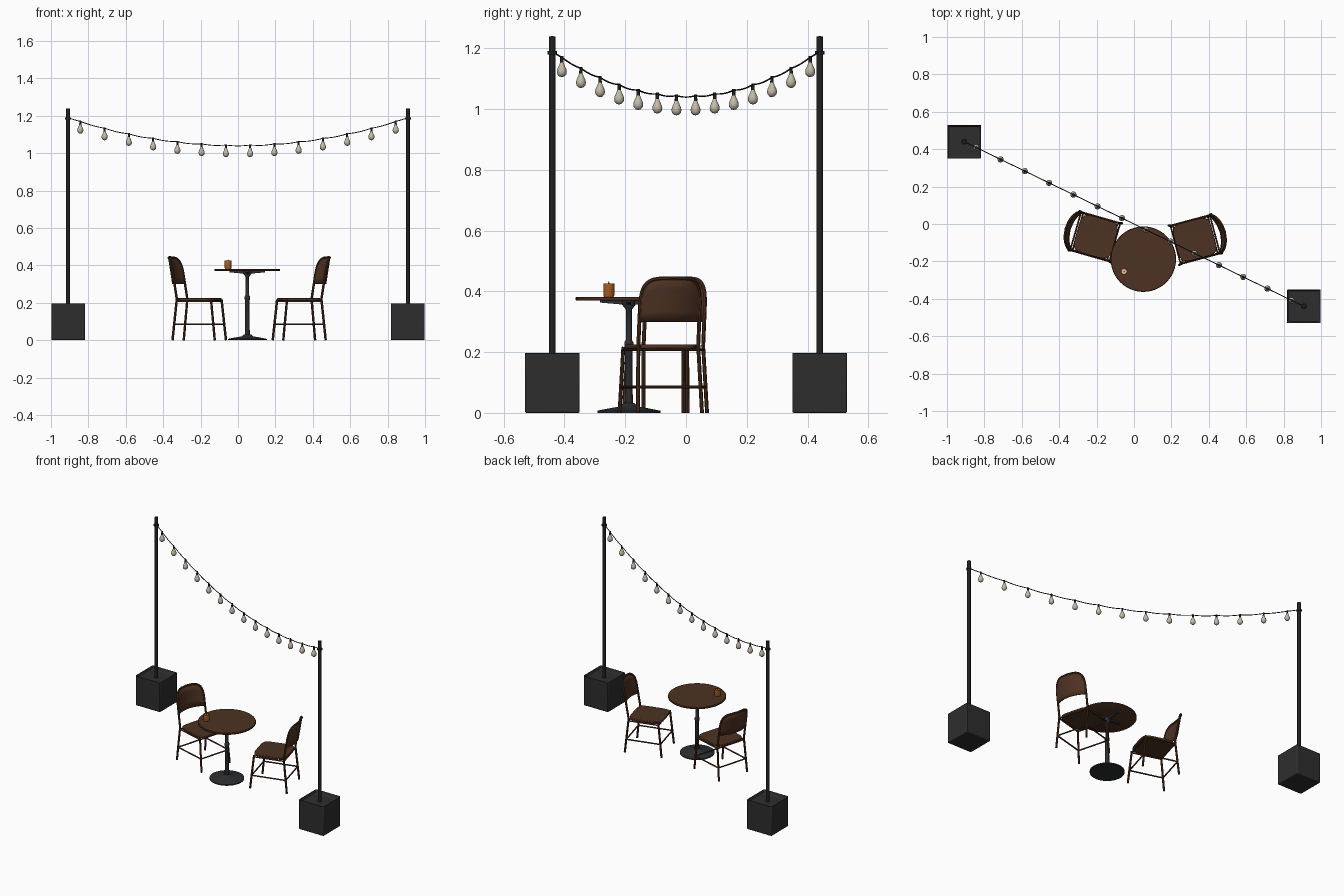
import bpy, bmesh, math
from math import pi, sin, cos
from mathutils import Matrix, Vector

old = bpy.data.objects.get("Cube")
if old:
    bpy.data.objects.remove(old)


def material(name, rgb, rough=0.6):
    m = bpy.data.materials.new(name)
    m.use_nodes = True
    m.diffuse_color = (*rgb, 1)
    node = next(n for n in m.node_tree.nodes if n.type == "BSDF_PRINCIPLED")
    node.inputs["Base Color"].default_value = (*rgb, 1)
    node.inputs["Roughness"].default_value = rough
    return m


WOOD = material("brown wood", (0.075, 0.032, 0.016))
FRAME = material("brown frame", (0.075, 0.03, 0.014))
IRON = material("dark iron", (0.025, 0.027, 0.03))
BLACK = material("black metal", (0.015, 0.015, 0.017))
PLANTER = material("charcoal planter", (0.027, 0.027, 0.028))
GLASS = material("pale bulb glass", (0.55, 0.5, 0.4))
AMBER = material("amber glass", (0.45, 0.12, 0.015))
WAX = material("cream wax", (0.7, 0.6, 0.45))


def finish(obj, mat, at=Matrix(), smooth=True):
    obj.data.materials.clear()
    obj.data.materials.append(mat)
    obj.matrix_world = at
    bpy.ops.object.select_all(action="DESELECT")
    obj.select_set(True)
    bpy.context.view_layer.objects.active = obj
    if smooth:
        bpy.ops.object.shade_smooth_by_angle(angle=math.radians(40))
    return obj


def mesh_object(name, bm, mat, at=Matrix(), smooth=True):
    bmesh.ops.recalc_face_normals(bm, faces=bm.faces)
    me = bpy.data.meshes.new(name)
    bm.to_mesh(me)
    bm.free()
    obj = bpy.data.objects.new(name, me)
    bpy.context.collection.objects.link(obj)
    return finish(obj, mat, at, smooth)


def lathe(name, profile, mat, at=Matrix(), steps=24):
    """Revolve a (radius, height) profile around z."""
    bm = bmesh.new()
    verts = [bm.verts.new((r, 0, z)) for r, z in profile]
    edges = [bm.edges.new(p) for p in zip(verts, verts[1:])]
    bmesh.ops.spin(bm, geom=verts + edges, cent=(0, 0, 0), axis=(0, 0, 1),
                   angle=2 * pi, steps=steps)
    bmesh.ops.remove_doubles(bm, verts=bm.verts, dist=0.00005)
    return mesh_object(name, bm, mat, at)


def tube(name, points, radius, mat, at=Matrix(), sides=2):
    """Sweep a round section along a path."""
    cu = bpy.data.curves.new(name, "CURVE")
    cu.dimensions = "3D"
    cu.bevel_depth = radius
    cu.bevel_resolution = sides
    cu.use_fill_caps = True
    sp = cu.splines.new("POLY")
    sp.points.add(len(points) - 1)
    for p, co in zip(sp.points, points):
        p.co = (*co, 1)
    obj = bpy.data.objects.new(name, cu)
    bpy.context.collection.objects.link(obj)
    bpy.ops.object.select_all(action="DESELECT")
    obj.select_set(True)
    bpy.context.view_layer.objects.active = obj
    bpy.ops.object.convert(target="MESH")
    return finish(bpy.context.object, mat, at)


def add_bevel(obj, width, segments=2):
    mod = obj.modifiers.new("soft edges", "BEVEL")
    mod.width = width
    mod.segments = segments
    mod.limit_method = "ANGLE"


def place(x, y, z=0, turn=0):
    return Matrix.Translation((x, y, z)) @ Matrix.Rotation(math.radians(turn), 4, "Z")


# Planter boxes with recessed tops, and the poles standing in them
END = Vector((0.908, -0.44, 1.19))
for side, label in ((-1, "right"), (1, "left")):
    at = place(side * END.x, side * END.y)
    bm = bmesh.new()
    bmesh.ops.create_cube(bm, size=1, matrix=Matrix.Translation((0, 0, 0.1))
                          @ Matrix.Diagonal((0.18, 0.18, 0.2, 1)))
    top = [f for f in bm.faces if f.normal.z > 0.9]
    bmesh.ops.inset_region(bm, faces=top, thickness=0.013)
    bmesh.ops.translate(bm, verts=top[0].verts, vec=(0, 0, -0.025))
    add_bevel(mesh_object(label + "_planter", bm, PLANTER, at), 0.005)
    lathe(label + "_pole", [(0, 0.17), (0.011, 0.17), (0.011, 1.238), (0, 1.24)], BLACK, at, 16)
    lathe(label + "_pole_collar", [(0.01, 1.18), (0.016, 1.18), (0.016, 1.19), (0.01, 1.19)],
          BLACK, at, 16)

# Hanging cable, dipping a little between the lamps
LAMPS = 14


def cable(t):
    s = 2 * t - 1
    dip = 0.004 * abs(cos(pi * LAMPS * t))
    return Vector((END.x * s, END.y * s, 1.043 + 0.147 * s * s - dip * (1 - s ** 8)))


tube("light_cable", [cable(i / 112) for i in range(113)], 0.0025, BLACK, sides=1)
for i in range(LAMPS):
    at = Matrix.Translation(cable((i + 0.5) / LAMPS))
    lathe(f"lamp_socket_{i + 1}", [(0, 0.004), (0.005, 0.004), (0.006, -0.02), (0, -0.02)],
          BLACK, at, 12)
    lathe(f"lamp_bulb_{i + 1}", [(0, -0.016), (0.006, -0.017), (0.009, -0.026), (0.0145, -0.038),
                                 (0.0165, -0.047), (0.0145, -0.056), (0.008, -0.063),
                                 (0, -0.065)], GLASS, at, 16)

# Round pedestal table
TABLE = place(0.05, -0.188)
lathe("table_top", [(0, 0.369), (0.171, 0.369), (0.175, 0.372), (0.175, 0.379),
                    (0.172, 0.382), (0, 0.382)], WOOD, TABLE, 48)
lathe("table_base", [(0, 0), (0.104, 0), (0.104, 0.007), (0.07, 0.014), (0.03, 0.021),
                     (0.018, 0.032), (0, 0.032)], IRON, TABLE, 40)
lathe("table_column", [(0, 0.02), (0.013, 0.02), (0.012, 0.215), (0.015, 0.22), (0.015, 0.232),
                       (0.01, 0.24), (0.01, 0.34), (0.022, 0.355), (0.022, 0.369), (0, 0.369)],
      IRON, TABLE, 20)
for k in range(4):
    bm = bmesh.new()
    bmesh.ops.create_cube(bm, size=1, matrix=Matrix.Translation((0.05, 0, 0.362))
                          @ Matrix.Diagonal((0.09, 0.014, 0.014, 1)))
    for v in bm.verts:
        if v.co.x > 0.05 and v.co.z < 0.362:
            v.co.z += 0.008
    mesh_object(f"table_arm_{k + 1}", bm, IRON, TABLE @ Matrix.Rotation(k * pi / 2, 4, "Z"), False)

# Candle in a coloured glass
CANDLE = place(-0.053, -0.254, 0.382)
lathe("candle_glass", [(0, 0), (0.016, 0), (0.018, 0.004), (0.018, 0.044), (0.0145, 0.044),
                       (0.0145, 0.032), (0, 0.032)], AMBER, CANDLE)
lathe("candle_wax", [(0, 0.03), (0.0125, 0.03), (0.0125, 0.038), (0, 0.038)], WAX, CANDLE)
lathe("candle_wick", [(0, 0.037), (0.002, 0.037), (0.002, 0.046), (0, 0.052)], AMBER, CANDLE, 8)


# Chairs: the local front is +x
HALF = 0.102
LOW, RISE = 0.30, 0.143


def back_point(v, z):
    bow = 0.032 * (1 - (v / HALF) ** 2)
    return Vector((-0.103 - 0.16 * (z - 0.22) - bow, v, z))


def leg_point(front, side, z):
    f = z / 0.22
    foot, top = (0.11, 0.087) if front else (-0.125, -0.103)
    return Vector((foot + (top - foot) * f, side * (0.109 + (HALF - 0.109) * f), z))


def arch(n=24):
    """Rounded outline of the back as (sideways, height) pairs."""
    for i in range(n + 1):
        c, s = cos(pi * i / n), max(0, sin(pi * i / n))
        yield math.copysign(abs(c) ** 0.45, c) * HALF, LOW + RISE * s ** 0.45


def chair(label, at):
    # Bent tube forming the rear legs and the back hoop
    hoop = [back_point(v, z) for v, z in arch()]
    path = [leg_point(False, 1, 0), leg_point(False, 1, 0.22), *hoop,
            leg_point(False, -1, 0.22), leg_point(False, -1, 0)]
    tube(label + "_rear_frame", path, 0.0065, FRAME, at)
    for side, name in ((1, "left"), (-1, "right")):
        tube(f"{label}_{name}_front_leg", [leg_point(True, side, 0), leg_point(True, side, 0.217)],
             0.0065, FRAME, at)
        for z, part in ((0.085, "stretcher"), (0.208, "seat_rail")):
            tube(f"{label}_{name}_{part}", [leg_point(f, side, z) for f in (True, False)],
                 0.0045, FRAME, at)
    for front, name in ((True, "front"), (False, "rear")):
        for z, part in ((0.085, "stretcher"), (0.208, "seat_rail")):
            tube(f"{label}_{name}_{part}", [leg_point(front, s, z) for s in (1, -1)],
                 0.0045, FRAME, at)

    # Curved back panel filling the hoop
    bm = bmesh.new()
    cols = [[bm.verts.new(back_point(v, LOW + (z - LOW) * k / 4)) for k in range(5)]
            for v, z in list(arch())[1:-1]]
    for a, b in zip(cols, cols[1:]):
        for k in range(4):
            bm.faces.new((a[k], b[k], b[k + 1], a[k + 1]))
    panel = mesh_object(label + "_back_panel", bm, WOOD, at)
    solid = panel.modifiers.new("thickness", "SOLIDIFY")
    solid.thickness = 0.007
    solid.offset = 0

    # Rounded square seat
    bm = bmesh.new()
    rim = []
    for i in range(40):
        c, s = cos(2 * pi * i / 40), sin(2 * pi * i / 40)
        rim.append(bm.verts.new((math.copysign(abs(c) ** 0.4, c) * 0.105 - 0.005,
                                 math.copysign(abs(s) ** 0.4, s) * 0.104, 0.212)))
    face = bm.faces.new(rim)
    up = bmesh.ops.extrude_face_region(bm, geom=[face])["geom"]
    bmesh.ops.translate(bm, verts=[g for g in up if isinstance(g, bmesh.types.BMVert)],
                        vec=(0, 0, 0.013))
    add_bevel(mesh_object(label + "_seat", bm, WOOD, at), 0.003)


chair("right_chair", place(-0.2, -0.07, 0, -16))
chair("left_chair", place(0.32, -0.085, 0, 195))
